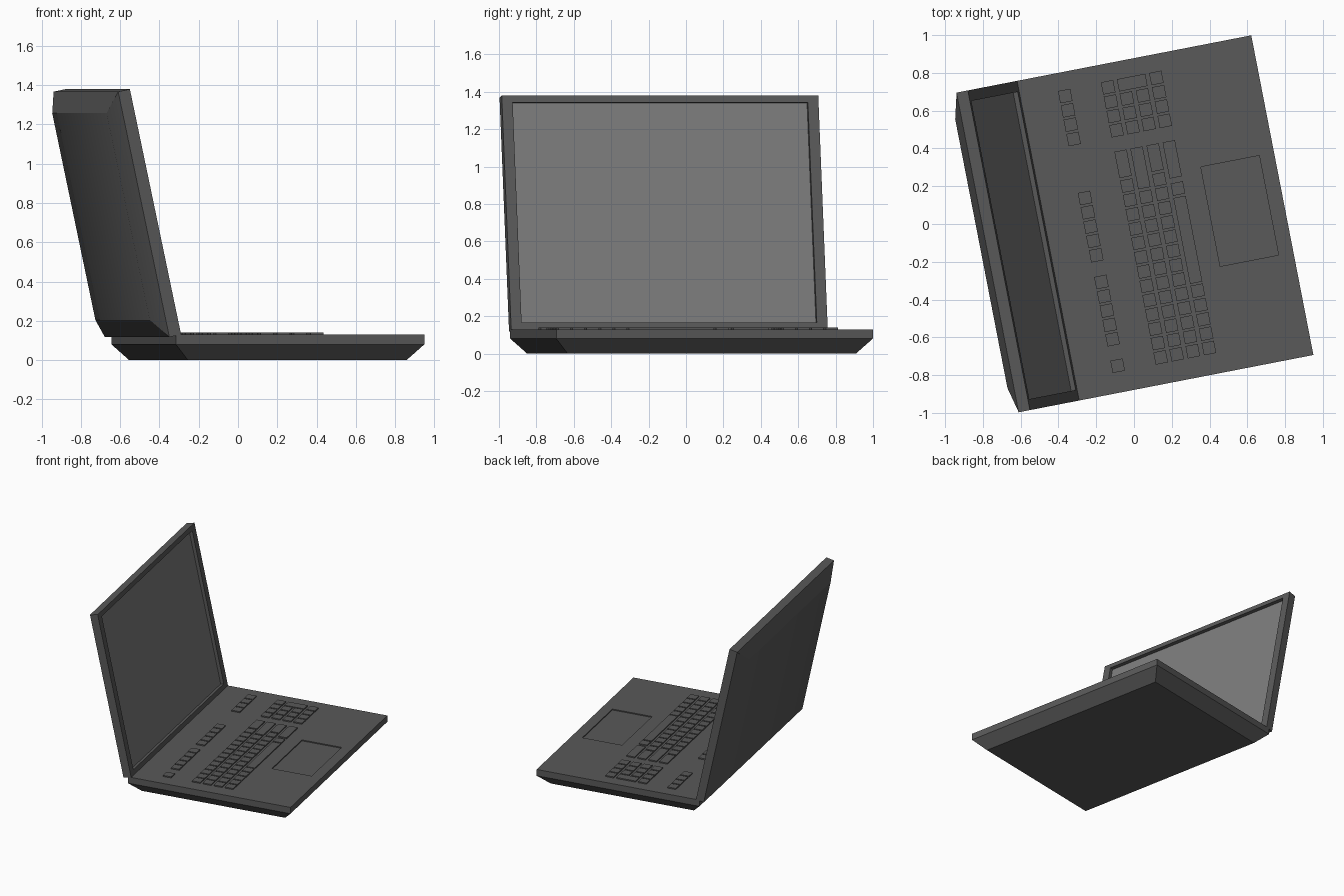
import bpy, bmesh
from math import radians
from mathutils import Matrix, Vector

if "Cube" in bpy.data.objects:
    bpy.data.objects.remove(bpy.data.objects["Cube"])

# Local frame: x = hinge to front edge, y = width; whole laptop is turned 11 degrees
BODY = Matrix.Rotation(radians(11), 4, 'Z')
# Lid frame: z runs up the lid, x points out of the screen
LID = BODY @ Matrix.Translation((-0.463, 0, 0.13)) @ Matrix.Rotation(radians(-12), 4, 'Y')


def material(name, color):
    m = bpy.data.materials.new(name)
    m.diffuse_color = color
    m.use_nodes = True
    m.node_tree.nodes["Principled BSDF"].inputs["Base Color"].default_value = m.diffuse_color
    return m


SHELL = material("dark_plastic", (0.1, 0.1, 0.1, 1))
GLASS = material("screen_glass", (0.2, 0.2, 0.2, 0.5))


def finish(name, bm, matrix, mat=SHELL):
    bmesh.ops.recalc_face_normals(bm, faces=bm.faces)
    mesh = bpy.data.meshes.new(name)
    bm.to_mesh(mesh)
    bm.free()
    mesh.materials.append(mat)
    ob = bpy.data.objects.new(name, mesh)
    bpy.context.collection.objects.link(ob)
    ob.matrix_world = matrix
    return ob


def loft(rings):
    """Closed solid through a stack of four-cornered rings."""
    bm = bmesh.new()
    loops = [[bm.verts.new(p) for p in r] for r in rings]
    bm.faces.new(loops[0])
    bm.faces.new(loops[-1])
    for lo, hi in zip(loops, loops[1:]):
        for i in range(4):
            j = (i + 1) % 4
            bm.faces.new((lo[i], lo[j], hi[j], hi[i]))
    return bm


def rect_z(x0, x1, y0, y1, z):
    return [(x0, y0, z), (x1, y0, z), (x1, y1, z), (x0, y1, z)]


def rect_x(x, y, z0, z1):
    return [(x, -y, z0), (x, y, z0), (x, y, z1), (x, -y, z1)]


def add_box(bm, lo, hi):
    lo, hi = Vector(lo), Vector(hi)
    m = Matrix.Translation((lo + hi) / 2) @ Matrix.Diagonal((*(hi - lo), 1))
    bmesh.ops.create_cube(bm, size=1, matrix=m)


def recess(ob, name, lo, hi, matrix):
    bm = bmesh.new()
    add_box(bm, lo, hi)
    cutter = finish(name, bm, matrix)
    mod = ob.modifiers.new("recess", 'BOOLEAN')
    mod.operation, mod.solver, mod.object = 'DIFFERENCE', 'EXACT', cutter
    bpy.context.view_layer.objects.active = ob
    bpy.context.view_layer.update()
    bpy.ops.object.modifier_apply(modifier=mod.name)
    bpy.data.objects.remove(cutter)


W = 0.862      # half width

# Base with chamfered underside and sunken touchpad
base = finish("base", loft([
    rect_z(-0.413, 0.723, -W + 0.077, W - 0.077, 0),
    rect_z(-0.49, 0.80, -W, W, 0.08),
    rect_z(-0.49, 0.80, -W, W, 0.13)]), BODY)
recess(base, "touchpad_cutter", (0.405, -0.307, 0.122), (0.72, 0.229, 0.2), BODY)

# Lid with bulged back and sunken display
H = 1.278
lid = finish("lid", loft([
    rect_x(0, W, 0, H),
    rect_x(-0.062, W, 0, H),
    rect_x(-0.118, W - 0.137, 0.10, H - 0.10)]), LID)
recess(lid, "display_cutter", (-0.03, -W + 0.058, 0.037), (0.1, W - 0.058, H - 0.037), LID)
bpy.ops.object.select_all(action='DESELECT')
lid.select_set(True)
bpy.context.view_layer.objects.active = lid
bpy.ops.object.shade_smooth_by_angle(angle=radians(25))

# Glass pane in front of the recess floor
bm = bmesh.new()
bm.faces.new([bm.verts.new(p) for p in rect_x(-0.025, W - 0.058, 0.037, H - 0.037)])
finish("screen", bm, LID, GLASS)

# Keys: pitch along the row, row positions, key half size
PITCH, HALF = 0.0772, 0.033
ROWS = [0.004, 0.090, 0.177, 0.264]
FIRST, EDGE = -0.72, 0.395


def key(bm, x0, x1, y0, y1):
    add_box(bm, (x0 - HALF, y0, 0.125), (x1 + HALF, y1, 0.139))


def key_run(bm, x, start, count):
    for i in range(count):
        y = start + i * PITCH
        key(bm, x, x, y - HALF, y + HALF)


# Function keys in four groups
bm = bmesh.new()
for start, count in ((FIRST, 1), (-0.577, 5), (-0.124, 5), (0.503, 4)):
    key_run(bm, -0.228, start, count)
finish("function_keys", bm, BODY)

# Main block: small keys, then one wide key closing each row
bm = bmesh.new()
for x, count, wide in zip(ROWS, (13, 12, 13, 5), (0.253, 0.176, 0.253, 0.2)):
    key_run(bm, x, FIRST, count)
    key(bm, x, x, wide, EDGE)
key_run(bm, ROWS[3], 0.14, 1)
finish("main_keys", bm, BODY)

bm = bmesh.new()
key(bm, ROWS[3], ROWS[3], -0.368, 0.095)
finish("space_bar", bm, BODY)

# Number pad with one double-height key
bm = bmesh.new()
for x, count in zip(ROWS, (4, 3, 3, 4)):
    key_run(bm, x, 0.505, count)
y = 0.505 + 3 * PITCH
key(bm, ROWS[1], ROWS[2], y - HALF, y + HALF)
finish("number_pad", bm, BODY)
